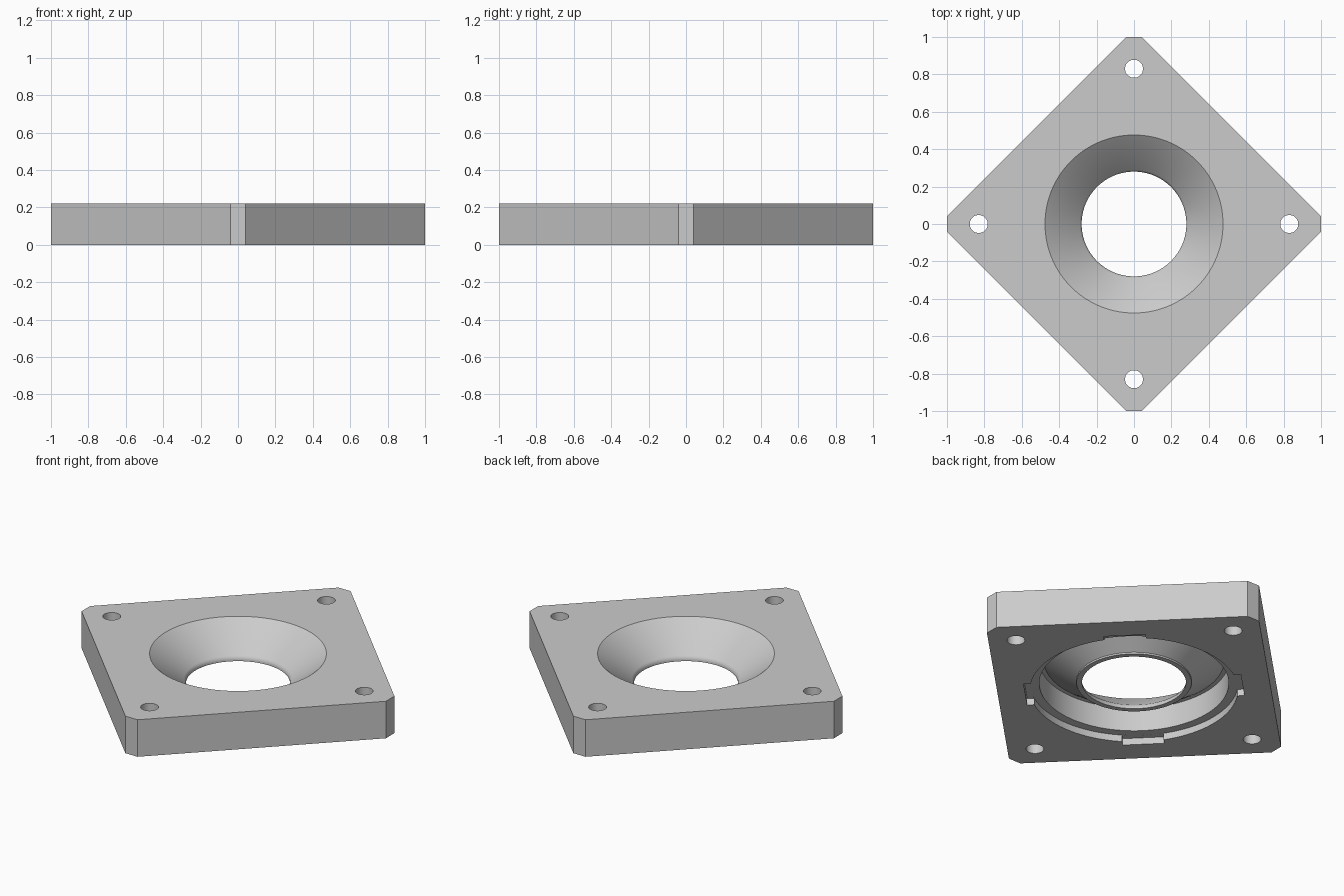
import bpy, bmesh, math
from mathutils import Matrix, Vector

cube = bpy.data.objects.get("Cube")
if cube:
    bpy.data.objects.remove(cube, do_unlink=True)

HEIGHT = 0.22
FLAT = 0.04          # half width of each clipped corner

grey = bpy.data.materials.new("light_grey")
grey.use_nodes = True
grey.diffuse_color = (0.6, 0.6, 0.6, 1)
grey.node_tree.nodes["Principled BSDF"].inputs["Base Color"].default_value = (0.6, 0.6, 0.6, 1)


def to_object(name, bm):
    bmesh.ops.recalc_face_normals(bm, faces=bm.faces)
    mesh = bpy.data.meshes.new(name)
    bm.to_mesh(mesh)
    bm.free()
    mesh.materials.append(grey)
    obj = bpy.data.objects.new(name, mesh)
    bpy.context.collection.objects.link(obj)
    return obj


def lathe(name, profile, steps=128):
    """Solid of revolution from (radius, z) points that start and end on the axis."""
    bm = bmesh.new()
    verts = [bm.verts.new((r, 0, z)) for r, z in profile]
    edges = [bm.edges.new(pair) for pair in zip(verts, verts[1:])]
    bmesh.ops.spin(bm, geom=verts + edges, cent=(0, 0, 0), axis=(0, 0, 1),
                   angle=math.tau, steps=steps)
    bmesh.ops.remove_doubles(bm, verts=bm.verts, dist=1e-4)
    return to_object(name, bm)


def cut(target, cutter):
    cutter.hide_render = True
    mod = target.modifiers.new("cut", "BOOLEAN")
    mod.operation = "DIFFERENCE"
    mod.solver = "EXACT"
    mod.object = cutter
    bpy.context.view_layer.objects.active = target
    bpy.ops.object.modifier_apply(modifier=mod.name)
    bpy.data.objects.remove(cutter, do_unlink=True)


# Diamond plate with clipped corners
bm = bmesh.new()
outline = []
for i in range(4):
    turn = Matrix.Rotation(i * math.pi / 2, 3, "Z")
    outline += [bm.verts.new(turn @ Vector((1, s * FLAT, 0))) for s in (-1, 1)]
base = bm.faces.new(outline)
top = bmesh.ops.extrude_face_region(bm, geom=[base])["geom"]
bmesh.ops.translate(bm, vec=(0, 0, HEIGHT),
                    verts=[v for v in top if isinstance(v, bmesh.types.BMVert)])
plate = to_object("mounting_plate", bm)

# Underside: shallow seat, deep bore and the outside of the funnel
cut(plate, lathe("underside_cutter", [
    (0, -0.1), (0.56, -0.1), (0.56, 0.04), (0.51, 0.04), (0.51, 0.18),
    (0.485, 0.18), (0.31, 0.055), (0.31, 0.045), (0, 0.045)]))

# Funnel opening, rounded into a short throat
cut(plate, lathe("funnel_cutter", [
    (0, 0.02), (0.28, 0.02), (0.28, 0.055), (0.283, 0.065), (0.29, 0.074),
    (0.476, HEIGHT), (0.578, 0.3), (0, 0.3)]))

# Four locating notches around the seat, facing the plate sides
for i in range(4):
    bm = bmesh.new()
    bmesh.ops.create_cube(bm, size=1)
    bmesh.ops.scale(bm, vec=(0.06, 0.225, 0.14), verts=bm.verts)
    bmesh.ops.translate(bm, vec=(0.557, 0, -0.0302), verts=bm.verts)
    bmesh.ops.rotate(bm, cent=(0, 0, 0), verts=bm.verts,
                     matrix=Matrix.Rotation(math.pi / 4 + i * math.pi / 2, 3, "Z"))
    cut(plate, to_object("notch_cutter", bm))

# Four bolt holes, one by each corner
for i in range(4):
    a = i * math.pi / 2
    bm = bmesh.new()
    bmesh.ops.create_cone(bm, cap_ends=True, segments=48, radius1=0.048,
                          radius2=0.048, depth=1)
    bmesh.ops.translate(bm, vec=(0.83 * math.cos(a), 0.83 * math.sin(a), 0), verts=bm.verts)
    cut(plate, to_object("bolt_hole_cutter", bm))

bpy.ops.object.select_all(action="DESELECT")
plate.select_set(True)
bpy.context.view_layer.objects.active = plate
bpy.ops.object.shade_smooth_by_angle(angle=math.radians(30))
